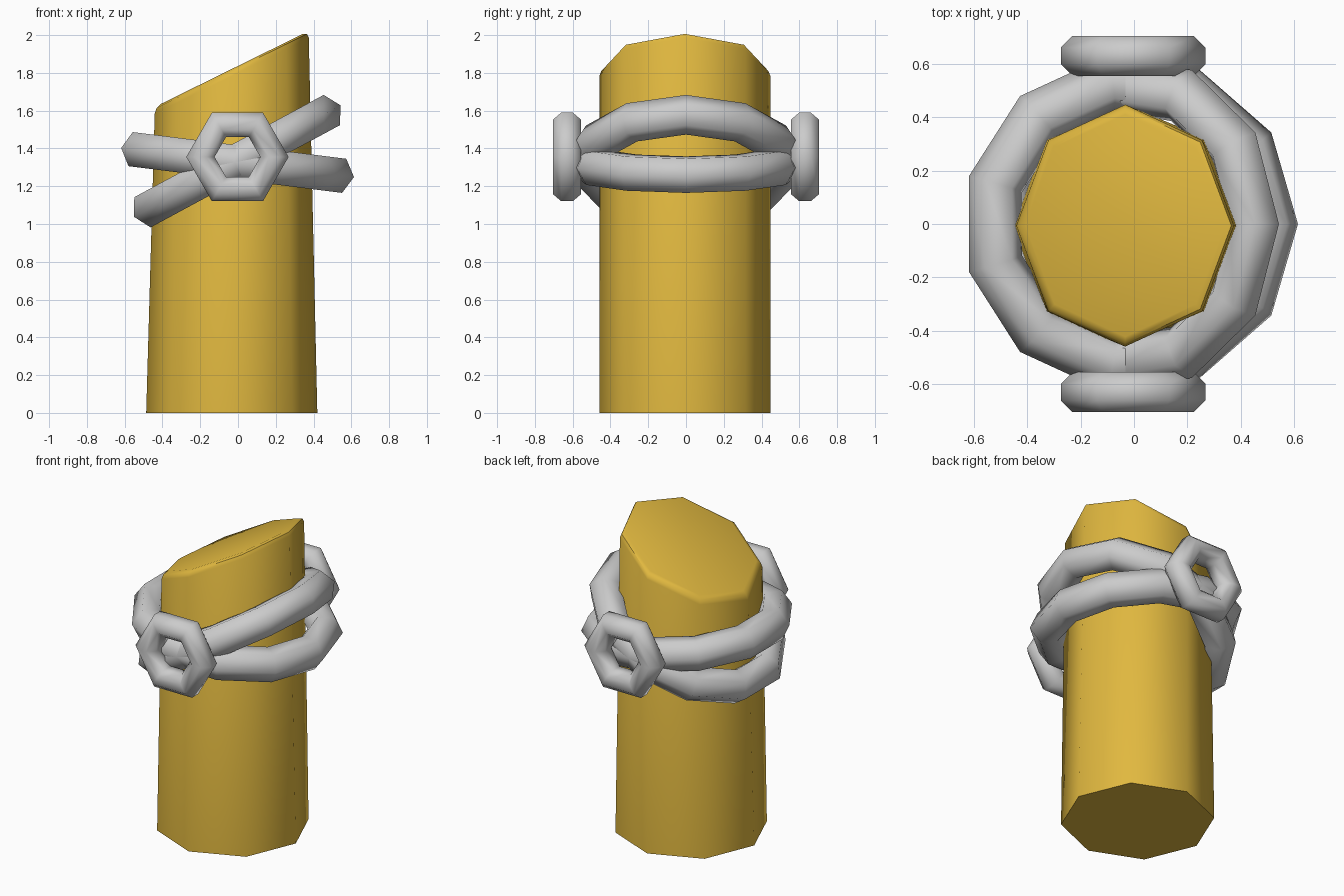
import bpy, bmesh
from math import cos, sin, pi, radians, atan

if "Cube" in bpy.data.objects:
    bpy.data.objects.remove(bpy.data.objects["Cube"])


def finish(name, bm, angle):
    bmesh.ops.recalc_face_normals(bm, faces=bm.faces)
    me = bpy.data.meshes.new(name)
    bm.to_mesh(me)
    bm.free()
    ob = bpy.data.objects.new(name, me)
    bpy.context.collection.objects.link(ob)
    bpy.ops.object.select_all(action='DESELECT')
    ob.select_set(True)
    bpy.context.view_layer.objects.active = ob
    bpy.ops.object.shade_smooth_by_angle(angle=radians(angle))
    return ob


def ring(name, major, minor, n, m, phase=0.0):
    # Low-poly torus around local z
    bm = bmesh.new()
    loops = []
    for i in range(n):
        a = 2 * pi * i / n
        loop = []
        for j in range(m):
            b = 2 * pi * j / m + phase
            r = major + minor * cos(b)
            loop.append(bm.verts.new((r * cos(a), r * sin(a), minor * sin(b))))
        loops.append(loop)
    for i in range(n):
        p, q = loops[i], loops[(i + 1) % n]
        for j in range(m):
            k = (j + 1) % m
            bm.faces.new((p[j], q[j], q[k], p[k]))
    return finish(name, bm, 62)


# Eight-sided post, tapered along x, cut off by a slanted top
bm = bmesh.new()
cx, cy, ry = -0.033, -0.006, 0.453
angles = [2 * pi * i / 8 for i in range(8)]
bottom = [bm.verts.new((cx + 0.453 * cos(a), cy + ry * sin(a), 0)) for a in angles]
top = []
for a in angles:
    x = cx + 0.407 * cos(a)
    top.append(bm.verts.new((x, cy + ry * sin(a), 1.837 + 0.493 * x)))
bm.faces.new(bottom)
cap = bm.faces.new(top)
for i in range(8):
    k = (i + 1) % 8
    bm.faces.new((bottom[i], bottom[k], top[k], top[i]))
bmesh.ops.recalc_face_normals(bm, faces=bm.faces)
bmesh.ops.bevel(bm, geom=list(cap.edges), offset=0.034, segments=2,
                profile=0.5, affect='EDGES')
post = finish("post", bm, 50)
gold = bpy.data.materials.new("ochre")
gold.diffuse_color = (0.75, 0.48, 0.05, 1)
gold.use_nodes = True
gold.node_tree.nodes["Principled BSDF"].inputs["Base Color"].default_value = gold.diffuse_color
post.data.materials.append(gold)

# Two tilted rope loops
for name, slope in (("lower_loop", -0.125), ("upper_loop", 0.54)):
    ob = ring(name, 0.529, 0.105, 11, 6)
    ob.location = (-0.015, 0, 1.327)
    ob.rotation_euler = (0, -atan(slope), 0)

# Hexagonal end rings, front and back
for name, y in (("front_ring", -0.63), ("back_ring", 0.63)):
    ob = ring(name, 0.196, 0.081, 6, 8, pi / 8)
    ob.location = (-0.003, y, 1.355)
    ob.rotation_euler = (pi / 2, 0, 0)
